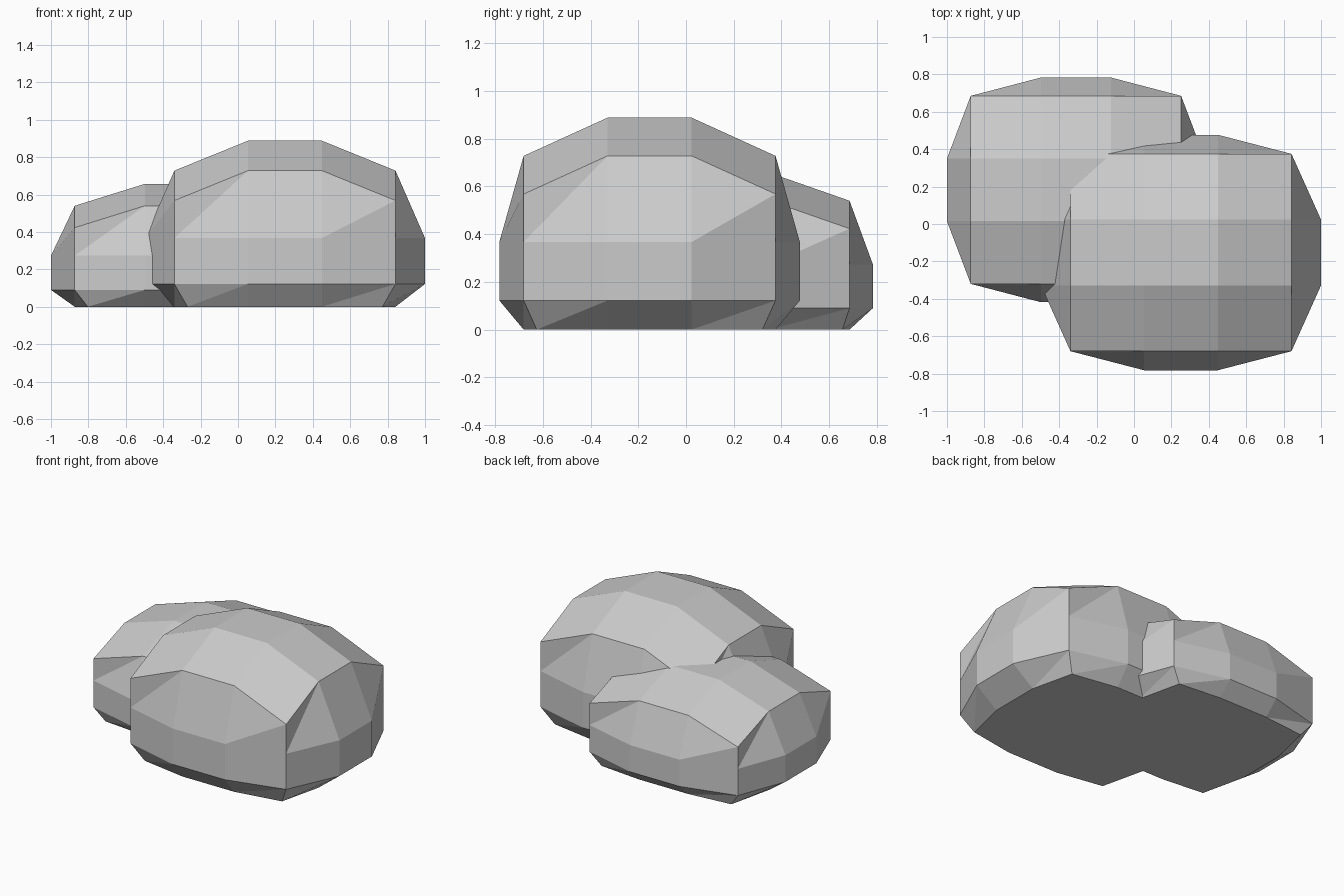
import bpy, bmesh

if "Cube" in bpy.data.objects:
    bpy.data.objects.remove(bpy.data.objects["Cube"])


def boulder(name, x_range, y_range, bulge, levels, top, drop, tuck):
    """Low-poly boulder: 3x3 grid on every side, sides bulged, flat base."""
    def point(i, j, k):
        x = x_range[0] + (x_range[1] - x_range[0]) * i / 3
        y = y_range[0] + (y_range[1] - y_range[0]) * j / 3
        sx = {0: -1, 3: 1}.get(i, 0)
        sy = {0: -1, 3: 1}.get(j, 0)
        if k == 3:                       # domed top
            return x, y, top - drop * (abs(sx) + abs(sy))
        if k == 0:                       # base ring, corners tucked in
            if sx and sy:
                x -= sx * tuck[0]
                y -= sy * tuck[1]
        elif not (sx and sy):            # side bulge
            x += sx * bulge[0]
            y += sy * bulge[1]
        return x, y, levels[k]

    bm = bmesh.new()

    def face(*pts):
        bm.faces.new([bm.verts.new(point(*p)) for p in pts])

    # Four sides, each quad split along the same diagonal
    sides = (lambda u: (u, 0), lambda u: (3, u),
             lambda u: (3 - u, 3), lambda u: (0, 3 - u))
    for side in sides:
        for u in range(3):
            for k in range(3):
                a, b = (*side(u), k), (*side(u + 1), k)
                c, d = (*side(u + 1), k + 1), (*side(u), k + 1)
                face(a, b, c)
                face(a, c, d)
    # Top grid
    for i in range(3):
        for j in range(3):
            face((i, j, 3), (i + 1, j, 3), (i + 1, j + 1, 3), (i, j + 1, 3))
    # Flat base
    ring = [(*side(u), 0) for side in sides for u in range(3)]
    face(*reversed(ring))

    bmesh.ops.remove_doubles(bm, verts=bm.verts, dist=1e-4)
    bmesh.ops.recalc_face_normals(bm, faces=bm.faces)
    mesh = bpy.data.meshes.new(name)
    bm.to_mesh(mesh)
    bm.free()
    obj = bpy.data.objects.new(name, mesh)
    bpy.context.collection.objects.link(obj)
    return obj


large = boulder("boulders", (-0.34, 0.842), (-0.68, 0.375), (0.158, 0.102),
                (0, 0.122, 0.367), 0.888, 0.16, (0.07, 0.055))
small = boulder("small_boulder", (-0.873, 0.252), (-0.32, 0.685), (0.127, 0.098),
                (0, 0.09, 0.273), 0.657, 0.117, (0.07, 0.03))

# Fuse the two boulders into one solid
union = large.modifiers.new("fuse", 'BOOLEAN')
union.operation = 'UNION'
union.solver = 'EXACT'
union.object = small
bpy.context.view_layer.objects.active = large
bpy.ops.object.modifier_apply(modifier=union.name)
bpy.data.objects.remove(small)
